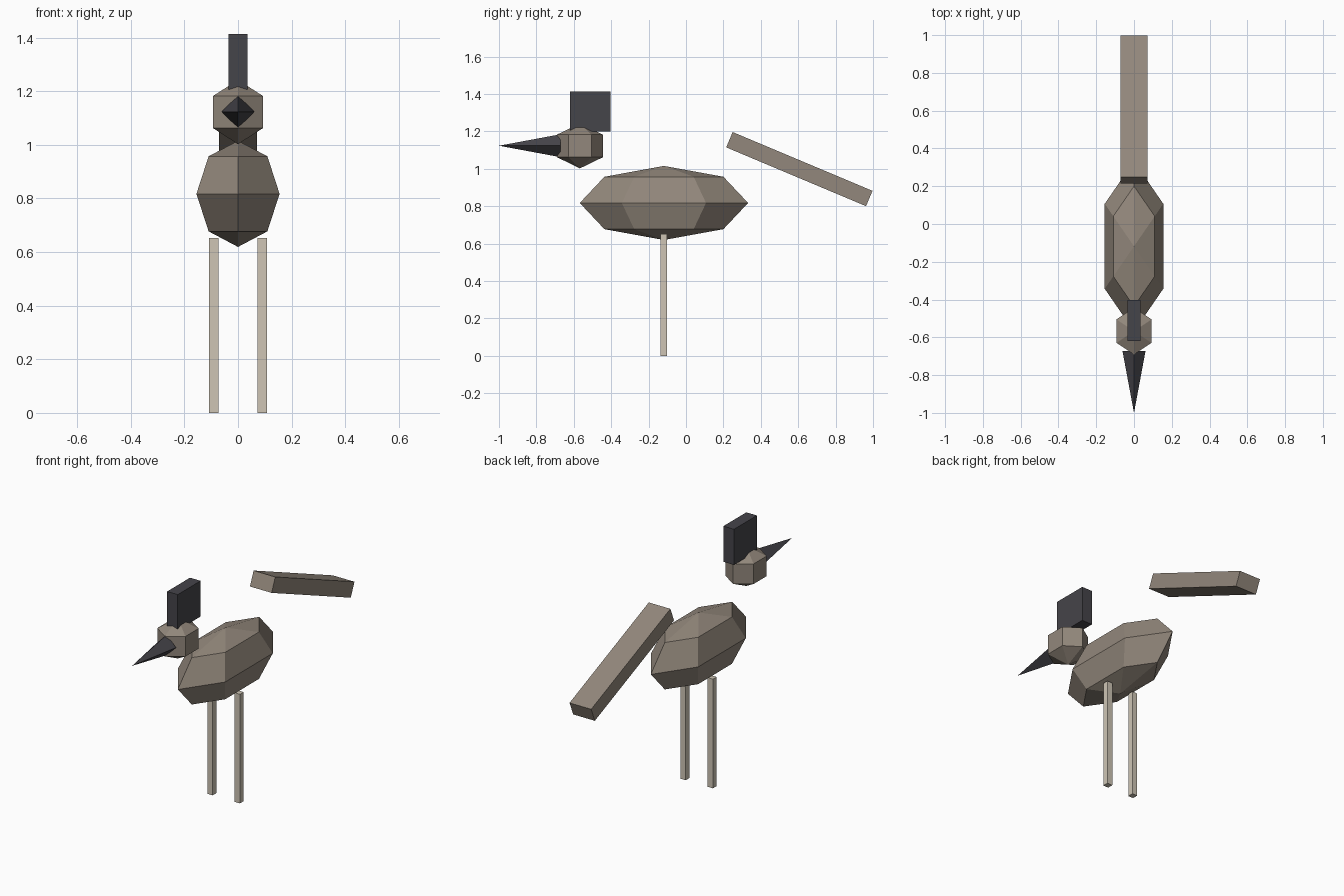
import bpy, bmesh, math
from mathutils import Matrix

if "Cube" in bpy.data.objects:
    bpy.data.objects.remove(bpy.data.objects["Cube"])


def material(name, rgb):
    m = bpy.data.materials.new(name)
    m.diffuse_color = (*rgb, 1)
    m.use_nodes = True
    m.node_tree.nodes["Principled BSDF"].inputs["Base Color"].default_value = m.diffuse_color
    return m


feather = material("feather", (0.29, 0.245, 0.2))
dark = material("dark", (0.06, 0.058, 0.068))
pale = material("pale", (0.62, 0.56, 0.46))


def part(name, shape, loc, scale, mat, tilt=0, **args):
    """Make one flat-shaded primitive, scaled, tilted about x, then placed."""
    bm = bmesh.new()
    shape(bm, **args)
    bm.transform(Matrix.Translation(loc) @ Matrix.Rotation(math.radians(tilt), 4, 'X')
                 @ Matrix.Diagonal((*scale, 1)))
    me = bpy.data.meshes.new(name)
    bm.to_mesh(me)
    bm.free()
    me.materials.append(mat)
    ob = bpy.data.objects.new(name, me)
    bpy.context.collection.objects.link(ob)
    return ob


ball, cube, cone = bmesh.ops.create_uvsphere, bmesh.ops.create_cube, bmesh.ops.create_cone

# Body and head: six-sided faceted balls
part("body", ball, (0, -0.118, 0.817), (0.179, 0.45, 0.198), feather,
     u_segments=6, v_segments=4, radius=1)
part("head", ball, (0, -0.567, 1.122), (0.124, 0.143, 0.12), feather,
     u_segments=6, v_segments=3, radius=1)

# Beak: four-sided cone pointing forward
part("beak", cone, (0, -0.836, 1.123), (0.061, 0.061, 0.328), dark, tilt=90,
     segments=4, radius1=1, radius2=0, depth=1, cap_ends=True)

# Crest and sloping tail
part("crest", cube, (0, -0.511, 1.306), (0.07, 0.216, 0.213), dark, size=1)
part("tail", cube, (0, 0.606, 0.998), (0.143, 0.811, 0.089), feather, tilt=-22.8, size=1)

# Legs
for side, x in (("left", 0.09), ("right", -0.09)):
    part(side + "_leg", cube, (x, -0.118, 0.326), (0.035, 0.035, 0.652), pale, size=1)
